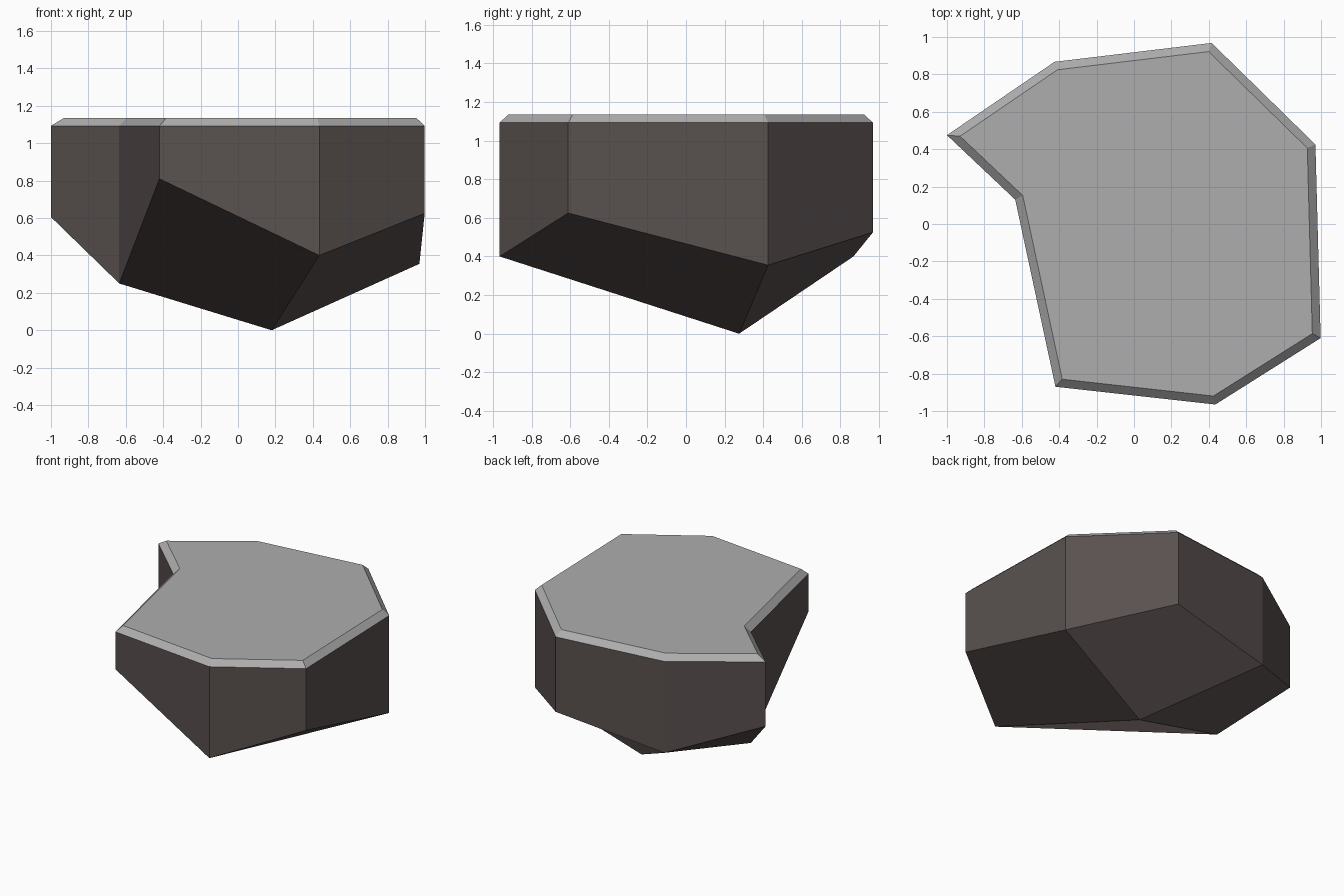
import bpy, bmesh

cube = bpy.data.objects.get("Cube")
if cube:
    bpy.data.objects.remove(cube, do_unlink=True)


def make_material(name, colour):
    mat = bpy.data.materials.new(name)
    mat.use_nodes = True
    mat.diffuse_color = colour
    mat.node_tree.nodes["Principled BSDF"].inputs["Base Color"].default_value = colour
    return mat


dark_stone = make_material("dark brown stone", (0.1, 0.082, 0.078, 1))
grey_top = make_material("grey top", (0.42, 0.42, 0.42, 1))

# Outline corners, counter-clockwise from above: x, y and height of the wall foot
OUTLINE = [
    (-1.0, 0.475, 0.605),
    (-0.635, 0.13, 0.25),
    (-0.42, -0.87, 0.81),
    (0.435, -0.965, 0.40),
    (0.998, -0.61, 0.625),
    (0.97, 0.425, 0.355),
    (0.415, 0.968, 0.525),
    (-0.425, 0.867, 0.40),
]
RIM_Z = 1.093
BEVEL_WIDTH, BEVEL_HEIGHT = 0.044, 0.042
LOWEST_POINT = (0.18, 0.275, 0)

bm = bmesh.new()
upper = [bm.verts.new((x, y, RIM_Z)) for x, y, z in OUTLINE]
lower = [bm.verts.new(corner) for corner in OUTLINE]
tip = bm.verts.new(LOWEST_POINT)
count = len(OUTLINE)

# Vertical walls
for i in range(count):
    j = (i + 1) % count
    bm.faces.new((lower[i], lower[j], upper[j], upper[i]))

# Underside: four large facets meeting at the lowest point
for i in range(1, count, 2):
    a, b, c = lower[i], lower[(i + 1) % count], lower[(i + 2) % count]
    bm.faces.new((a, tip, c, b))

# Flat top with a bevelled rim
top = bm.faces.new(upper)
bm.normal_update()
rim = bmesh.ops.inset_region(bm, faces=[top], thickness=BEVEL_WIDTH,
                             use_even_offset=True)["faces"]
for v in top.verts:
    v.co.z = RIM_Z + BEVEL_HEIGHT
for face in [top] + rim:
    face.material_index = 1

bmesh.ops.recalc_face_normals(bm, faces=bm.faces)
mesh = bpy.data.meshes.new("rock_platform")
bm.to_mesh(mesh)
bm.free()
mesh.materials.append(dark_stone)
mesh.materials.append(grey_top)
rock = bpy.data.objects.new("rock_platform", mesh)
bpy.context.collection.objects.link(rock)
